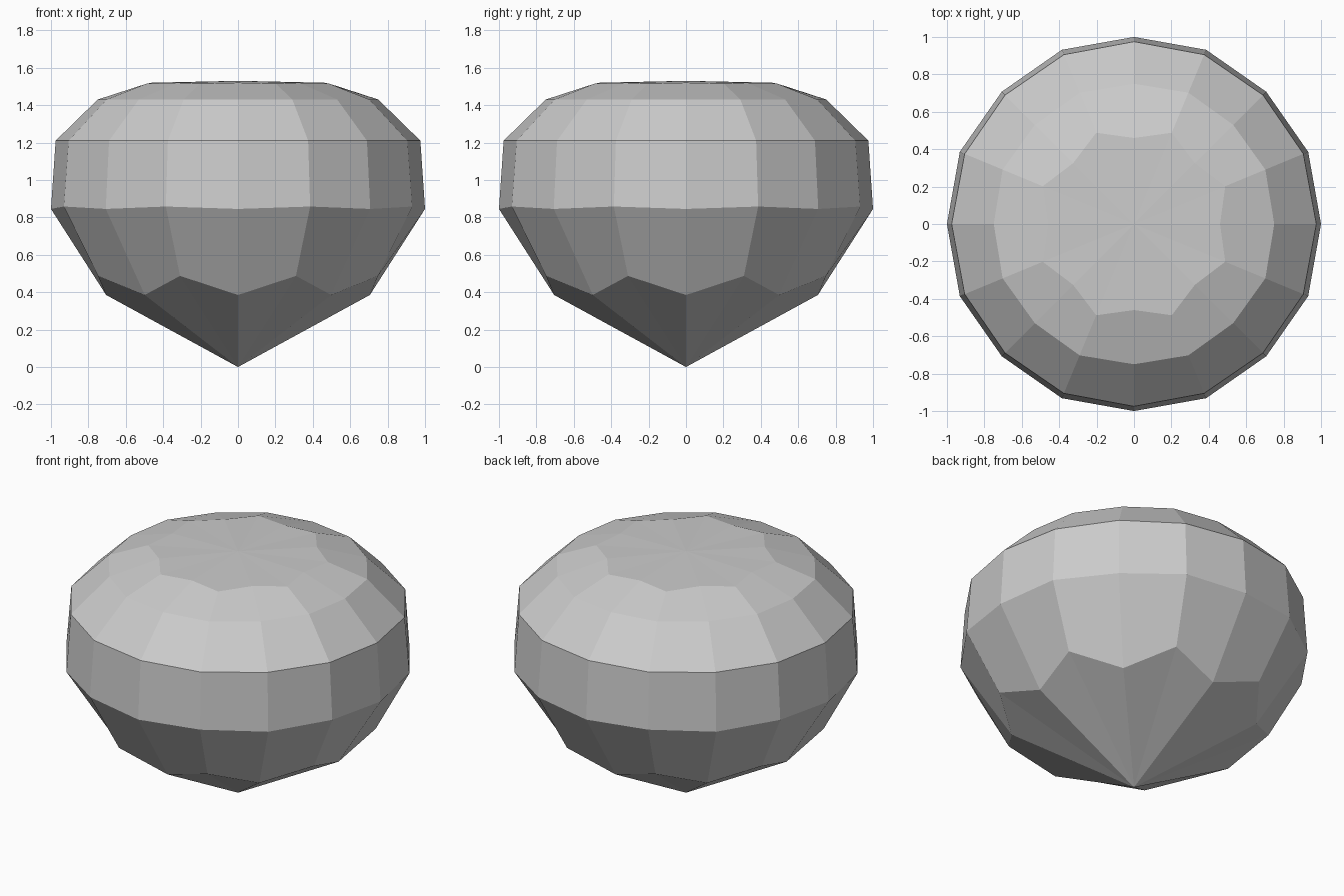
import bpy, bmesh
from math import cos, sin, pi

if "Cube" in bpy.data.objects:
    bpy.data.objects.remove(bpy.data.objects["Cube"])

SIDES = 16
# Rings from bottom to top: (radius, z) at even corners, (radius, z) at odd corners
RINGS = [
    ((0.705, 0.385), (0.81, 0.487)),   # lower pavilion zigzag
    ((1.0, 0.845), (1.008, 0.858)),    # girdle bottom
    ((0.975, 1.21), (0.98, 1.21)),     # girdle top
    ((0.75, 1.43), (0.76, 1.43)),      # crown break
    ((0.46, 1.52), (0.528, 1.515)),    # table edge
]

bm = bmesh.new()
rings = []
for pair in RINGS:
    ring = []
    for i in range(SIDES):
        r, z = pair[i % 2]
        a = 2 * pi * i / SIDES
        ring.append(bm.verts.new((r * cos(a), r * sin(a), z)))
    rings.append(ring)

# Facet bands
for lo, hi in zip(rings, rings[1:]):
    for i in range(SIDES):
        j = (i + 1) % SIDES
        bm.faces.new((lo[i], lo[j], hi[j], hi[i]))

# Pointed base of eight kites, and a very shallow table
tip = bm.verts.new((0, 0, 0))
top = bm.verts.new((0, 0, 1.53))
for i in range(SIDES):
    j = (i + 1) % SIDES
    bm.faces.new((tip, rings[0][j], rings[0][i]))
    bm.faces.new((top, rings[-1][i], rings[-1][j]))

bmesh.ops.recalc_face_normals(bm, faces=bm.faces)
mesh = bpy.data.meshes.new("cut_gem")
bm.to_mesh(mesh)
bm.free()
bpy.context.collection.objects.link(bpy.data.objects.new("cut_gem", mesh))
